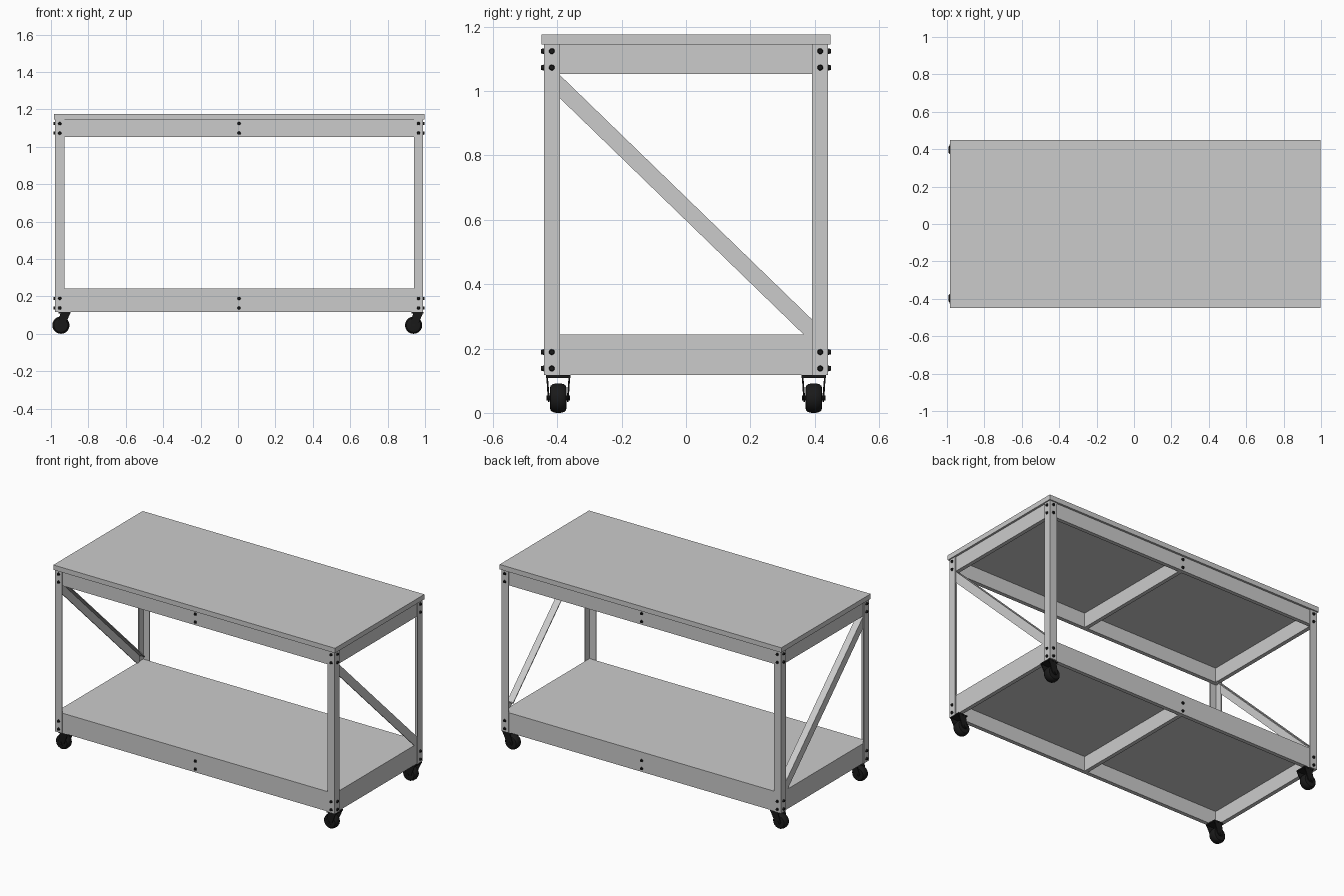
import bpy, bmesh, math
from mathutils import Vector, Matrix

if "Cube" in bpy.data.objects:
    bpy.data.objects.remove(bpy.data.objects["Cube"])

CX = 0.006             # frame centre in x
HX, HY = 0.984, 0.442  # outer half size of the frame
T = 0.006              # steel angle thickness
W = 0.05               # steel angle width
RT = 0.025             # rail thickness

black = bpy.data.materials.new("black")
black.diffuse_color = (0.01, 0.01, 0.01, 1)
black.use_nodes = True
black.node_tree.nodes["Principled BSDF"].inputs["Base Color"].default_value = black.diffuse_color


def finish(name, bm, mat=None, smooth=False):
    bmesh.ops.recalc_face_normals(bm, faces=bm.faces)
    me = bpy.data.meshes.new(name)
    bm.to_mesh(me)
    bm.free()
    ob = bpy.data.objects.new(name, me)
    bpy.context.collection.objects.link(ob)
    if mat:
        me.materials.append(mat)
    if smooth:
        bpy.ops.object.select_all(action='DESELECT')
        ob.select_set(True)
        bpy.context.view_layer.objects.active = ob
        bpy.ops.object.shade_smooth_by_angle(angle=math.radians(35))
    return ob


def box(name, x0, x1, y0, y1, z0, z1, mat=None):
    bm = bmesh.new()
    m = Matrix.Translation(((x0 + x1) / 2, (y0 + y1) / 2, (z0 + z1) / 2))
    bmesh.ops.create_cube(bm, size=1, matrix=m @ Matrix.Diagonal((x1 - x0, y1 - y0, z1 - z0, 1)))
    return finish(name, bm, mat)


def prism(name, pts, offset, mat=None):
    """Extrude a planar outline along a vector."""
    bm = bmesh.new()
    f = bm.faces.new([bm.verts.new(p) for p in pts])
    r = bmesh.ops.extrude_face_region(bm, geom=[f], use_keep_orig=True)
    bmesh.ops.translate(bm, vec=offset, verts=[v for v in r['geom'] if isinstance(v, bmesh.types.BMVert)])
    return finish(name, bm, mat)


def bolt(x, y, z, direction):
    """Domed bolt head seated on a surface."""
    bm = bmesh.new()
    bmesh.ops.create_cone(bm, cap_ends=True, segments=12, radius1=0.009, radius2=0.007, depth=0.008)
    rot = Vector(direction).to_track_quat('Z', 'Y').to_matrix().to_4x4()
    pos = Vector((x, y, z)) + Vector(direction) * 0.004
    bmesh.ops.transform(bm, matrix=Matrix.Translation(pos) @ rot, verts=bm.verts)
    finish("bolt", bm, black, True)


def lathe_y(name, profile, cx, cy, cz, steps=32):
    """Spin a closed (radius, y) profile around the y axis."""
    bm = bmesh.new()
    vs = [bm.verts.new((r, y, 0)) for r, y in profile]
    es = [bm.edges.new((a, b)) for a, b in zip(vs, vs[1:])]
    bmesh.ops.spin(bm, geom=vs + es, axis=(0, 1, 0), cent=(0, 0, 0), angle=2 * math.pi, steps=steps)
    bmesh.ops.remove_doubles(bm, verts=bm.verts, dist=1e-5)
    bmesh.ops.translate(bm, vec=(cx, cy, cz), verts=bm.verts)
    finish(name, bm, black, True)


# table top and lower shelf
box("table_top", CX - 0.991, CX + 0.991, -0.449, 0.449, 1.145, 1.176)
ix, iy = HX - T, HY - T
box("lower_shelf", CX - ix, CX + ix, -iy, iy, 0.21, 0.243)

# rail frames with a middle cross beam
for level, z0, z1 in (("upper", 1.053, 1.145), ("lower", 0.117, 0.21)):
    for s in (-1, 1):
        ya, yb = sorted((s * iy, s * (iy - RT)))
        box(level + "_long_rail", CX - ix, CX + ix, ya, yb, z0, z1)
        xa, xb = sorted((s * ix, s * (ix - RT)))
        box(level + "_end_rail", CX + xa, CX + xb, -iy + RT, iy - RT, z0, z1)
    box(level + "_cross_beam", CX - RT / 2, CX + RT / 2, -iy + RT, iy - RT, z0, z1)

# angle-iron legs, bolts and casters at each corner
bolt_z = (1.124, 1.073, 0.189, 0.138)
outline = [(0, 0), (W, 0), (W, T), (T, T), (T, W), (0, W)]
for sx in (-1, 1):
    for sy in (-1, 1):
        pts = [(CX + sx * (HX - a), sy * (HY - b), 0.117) for a, b in outline]
        prism("leg", pts, (0, 0, 1.028))
        for z in bolt_z:
            bolt(CX + sx * (HX - W / 2), sy * HY, z, (0, sy, 0))
            bolt(CX + sx * HX, sy * (HY - W / 2), z, (sx, 0, 0))

        # caster: plate, swivel fork and rounded wheel trailing to -x
        px, py = CX + sx * 0.943, sy * 0.397
        wx, wz, r = px + 0.003 - 0.013, 0.046, 0.046
        box("caster_plate", px - 0.022, px + 0.042, py - 0.038, py + 0.038, 0.109, 0.117, black)
        for s in (-1, 1):
            side = [(px - 0.012, 0.11), (px + 0.04, 0.11), (wx + 0.022, 0.045), (wx + 0.01, 0.034),
                    (wx - 0.01, 0.034), (wx - 0.018, 0.05)]
            prism("caster_fork", [(x, py + s * (0.037 if z > 0.1 else 0.032), z) for x, z in side],
                  (0, -s * 0.005, 0), black)
        lathe_y("caster_wheel", [(0, -0.026), (0.03, -0.026), (0.038, -0.024), (0.043, -0.018), (r, -0.007),
                                 (r, 0.007), (0.043, 0.018), (0.038, 0.024), (0.03, 0.026), (0, 0.026)],
                wx, py, wz)
        lathe_y("caster_axle", [(0, -0.037), (0.008, -0.037), (0.008, 0.037), (0, 0.037)], wx, py, wz, 12)

# bolts into the cross beams
for sy in (-1, 1):
    for z in bolt_z:
        bolt(CX, sy * iy, z, (0, sy, 0))

# diagonal angle-iron braces on both ends, flange along the upper edge
for sx in (-1, 1):
    x = CX + sx * ix
    a, b, h = 0.392, (1.05, 0.29), 0.072
    prism("brace_web", [(x, -a, b[0]), (x, a, b[1]), (x, a, b[1] - h), (x, -a, b[0] - h)], (-sx * T, 0, 0))
    prism("brace_flange", [(x, -a, b[0]), (x, a, b[1]), (x, a, b[1] - 0.008), (x, -a, b[0] - 0.008)],
          (-sx * 0.043, 0, 0))
